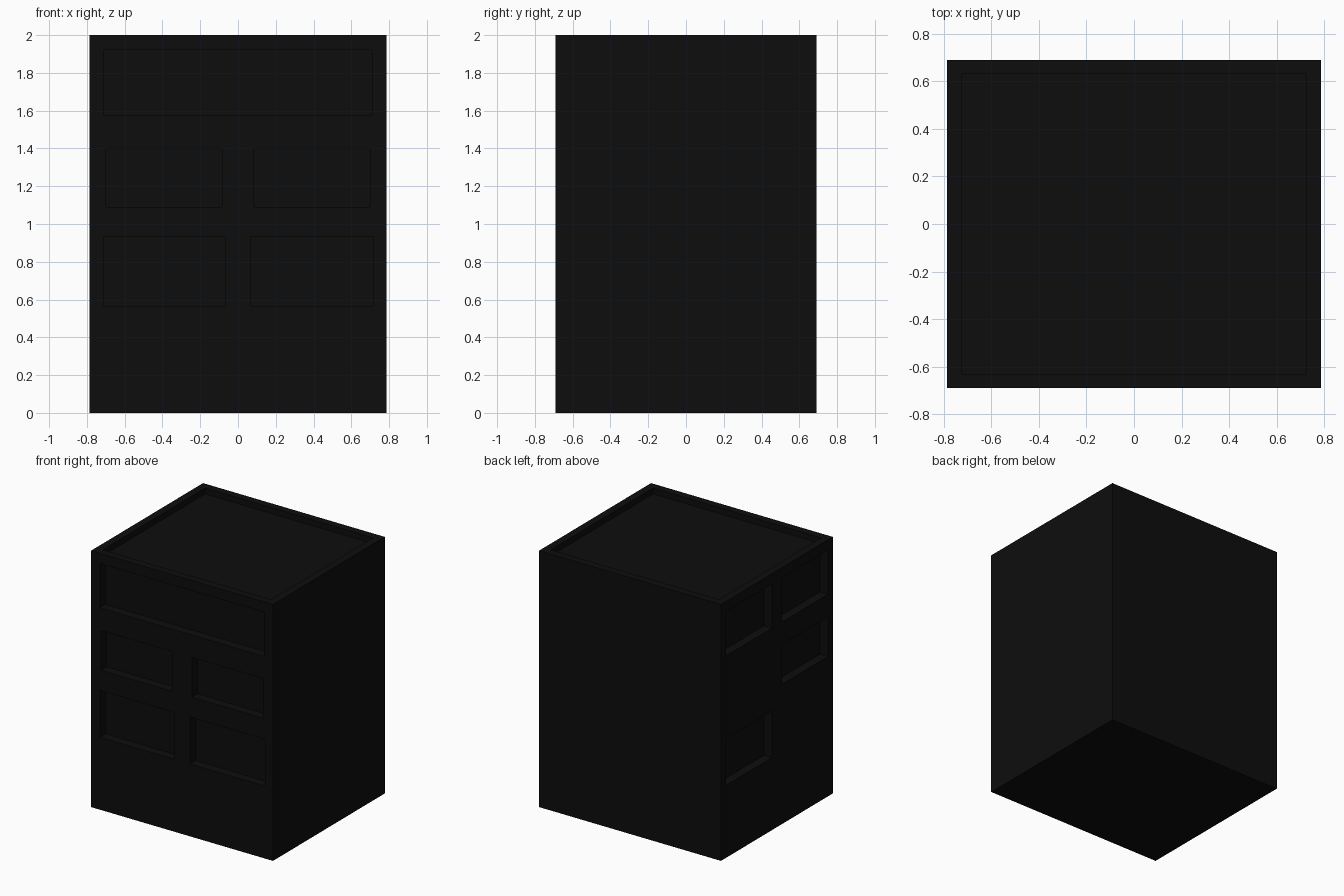
import bpy, bmesh
from mathutils import Matrix, Vector

if "Cube" in bpy.data.objects:
    bpy.data.objects.remove(bpy.data.objects["Cube"])

HX, HY, H = 0.785, 0.69, 2.0   # half width, half depth, height
DEPTH = 0.07                   # window recess
RIM, SINK = 0.06, 0.045        # roof parapet width and depth


def add_box(bm, lo, hi):
    lo, hi = Vector(lo), Vector(hi)
    size = hi - lo
    m = Matrix.Translation((lo + hi) / 2) @ Matrix.Diagonal((*size, 1))
    bmesh.ops.create_cube(bm, size=1, matrix=m)


def boxes_object(name, boxes):
    bm = bmesh.new()
    for lo, hi in boxes:
        add_box(bm, lo, hi)
    me = bpy.data.meshes.new(name)
    bm.to_mesh(me)
    bm.free()
    ob = bpy.data.objects.new(name, me)
    bpy.context.collection.objects.link(ob)
    return ob


# Main block
body = boxes_object("building_block", [((-HX, -HY, 0), (HX, HY, H))])
mat = bpy.data.materials.new("near_black")
mat.diffuse_color = (0.004, 0.004, 0.004, 1)
mat.use_nodes = True
mat.node_tree.nodes["Principled BSDF"].inputs["Base Color"].default_value = mat.diffuse_color
body.data.materials.append(mat)

TOP, MID, LOW = (1.575, 1.92), (1.09, 1.40), (0.565, 0.93)
cuts = []

# Front windows: one wide, then two mirrored pairs
front = [(-0.71, 0.71, TOP)]
for a, b, row in ((0.085, 0.70, MID), (0.07, 0.715, LOW)):
    front += [(a, b, row), (-b, -a, row)]
for x0, x1, (z0, z1) in front:
    x0 = max(x0, -0.71)
    cuts.append(((x0, -HY - 0.1, z0), (x1, -HY + DEPTH, z1)))

# Left side windows: staggered over two columns
back_col, front_col = (0.06, 0.63), (-0.63, -0.06)
for (y0, y1), (z0, z1) in ((back_col, TOP), (front_col, TOP),
                           (front_col, MID), (back_col, LOW)):
    cuts.append(((-HX - 0.1, y0, z0), (-HX + DEPTH, y1, z1)))

# Sunken roof
cuts.append(((-HX + RIM, -HY + RIM, H - SINK), (HX - RIM, HY - RIM, H + 0.1)))

cutter = boxes_object("recess_cutter", cuts)
cutter.data.materials.append(mat)
cutter.hide_render = True
cutter.hide_set(True)

mod = body.modifiers.new("recesses", 'BOOLEAN')
mod.operation = 'DIFFERENCE'
mod.solver = 'EXACT'
mod.object = cutter
